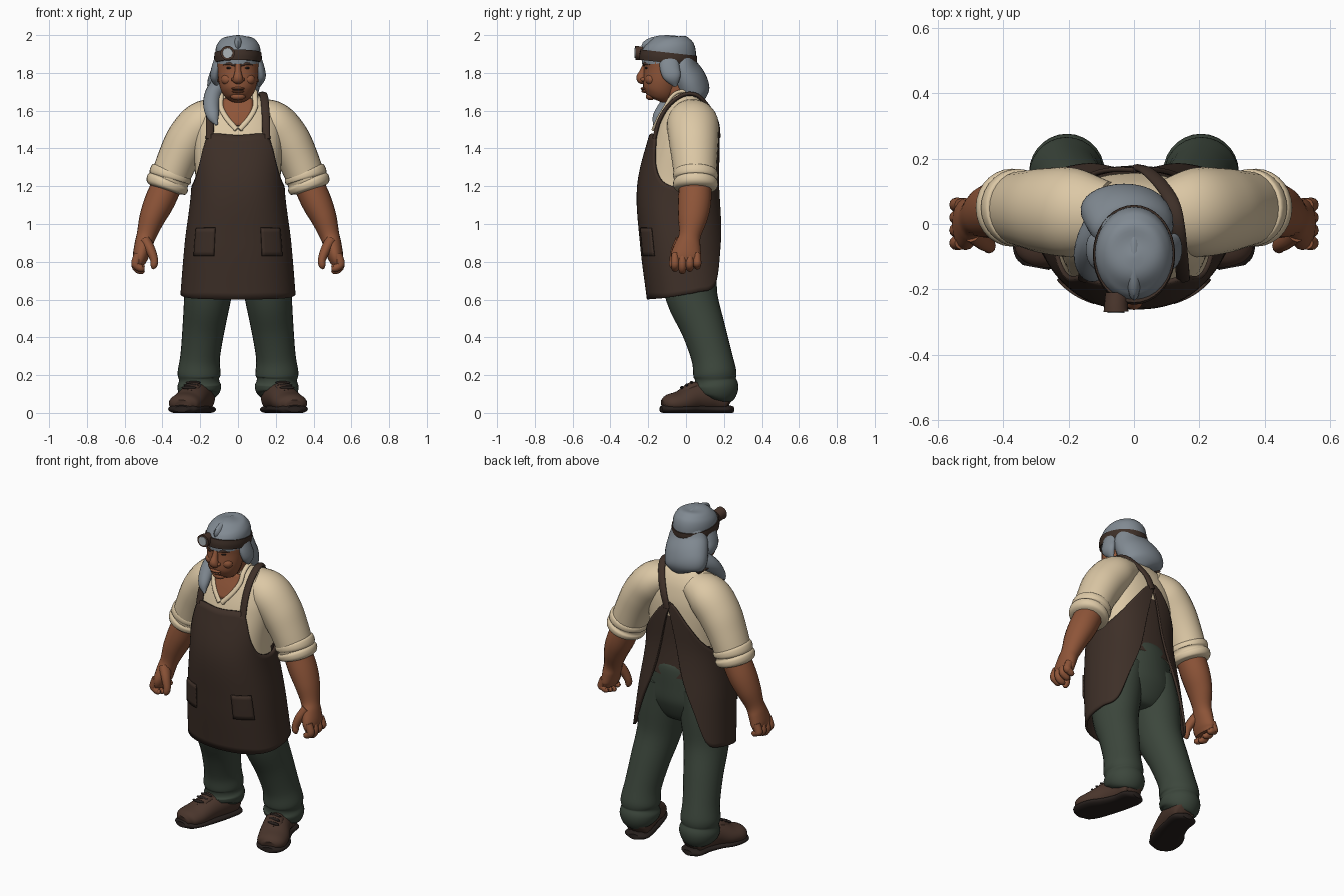
import bpy, bmesh, math
from mathutils import Vector

default_cube = bpy.data.objects.get("Cube")
if default_cube:
    bpy.data.objects.remove(default_cube, do_unlink=True)


def material(name, r, g, b):
    mat = bpy.data.materials.new(name)
    mat.use_nodes = True
    mat.diffuse_color = (r, g, b, 1)
    shader = next(n for n in mat.node_tree.nodes if n.type == "BSDF_PRINCIPLED")
    shader.inputs["Base Color"].default_value = (r, g, b, 1)
    shader.inputs["Roughness"].default_value = 0.8
    return mat


SKIN = material("brown skin", .27, .09, .04)
SHIRT = material("cream cloth", .72, .58, .38)
LEATHER = material("dark leather", .048, .029, .021)
TROUSER = material("green cloth", .045, .062, .045)
HAIR = material("grey hair", .22, .255, .29)
BOOT = material("boot leather", .068, .036, .025)
SOLE = material("black rubber", .02, .014, .012)
LENS = material("lamp glass", .42, .46, .48)


def spline(keys, t):
    """Smooth interpolation of key tuples whose first entry is the parameter."""
    t = min(max(t, keys[0][0]), keys[-1][0])
    i = next(k for k in range(len(keys) - 1) if t <= keys[k + 1][0])
    p, q = keys[i], keys[i + 1]
    before, after = keys[max(i - 1, 0)], keys[min(i + 2, len(keys) - 1)]
    span = q[0] - p[0]
    f = (t - p[0]) / span
    result = []
    for j in range(1, len(p)):
        m0 = (q[j] - before[j]) / (q[0] - before[0]) * span
        m1 = (after[j] - p[j]) / (after[0] - p[0]) * span
        d = q[j] - p[j]
        result.append(p[j] + f * (m0 + f * (3 * d - 2 * m0 - m1 + f * (m0 + m1 - 2 * d))))
    return result


def finish(name, verts, faces, mats, mirror=False, thickness=0):
    mesh = bpy.data.meshes.new(name)
    mesh.from_pydata(verts, [], faces)
    bm = bmesh.new()
    bm.from_mesh(mesh)
    bmesh.ops.recalc_face_normals(bm, faces=bm.faces)
    bm.to_mesh(mesh)
    bm.free()
    for mat in mats:
        mesh.materials.append(mat)
    obj = bpy.data.objects.new(name, mesh)
    bpy.context.collection.objects.link(obj)
    if thickness:
        mod = obj.modifiers.new("Thickness", "SOLIDIFY")
        mod.thickness, mod.offset = thickness, 0
    if mirror:
        obj.modifiers.new("Mirror", "MIRROR")
    bpy.ops.object.select_all(action="DESELECT")
    obj.select_set(True)
    bpy.context.view_layer.objects.active = obj
    bpy.ops.object.shade_smooth_by_angle(angle=math.radians(50))
    return obj


def skin_rings(rings, closed=True):
    """Join rings of points by quads; closed rings also get end caps."""
    n = len(rings[0])
    verts = [v for ring in rings for v in ring]
    faces = [(r * n + k, r * n + (k + 1) % n, (r + 1) * n + (k + 1) % n, (r + 1) * n + k)
             for r in range(len(rings) - 1) for k in range(n if closed else n - 1)]
    if closed:
        faces += [tuple(range(n)), tuple(range(len(verts) - n, len(verts)))]
    return verts, faces


def tube(name, keys, mat, mirror=False, across=(0, 1, 0), sides=20, steps=5, floor=0):
    """Sweep an ellipse along keys (x, y, z, radius along 'across', other radius)."""
    keys = [(i, *k) for i, k in enumerate(keys)]
    count = (len(keys) - 1) * steps
    samples = [spline(keys, i / steps) for i in range(count + 1)]
    rings = []
    for i, s in enumerate(samples):
        tangent = Vector(samples[min(i + 1, count)][:3]) - Vector(samples[max(i - 1, 0)][:3])
        tangent.normalize()
        u = Vector(across)
        u = (u - tangent * u.dot(tangent)).normalized()
        v = tangent.cross(u)
        ring = []
        for k in range(sides):
            a = math.tau * k / sides
            p = Vector(s[:3]) + u * s[3] * math.cos(a) + v * s[4] * math.sin(a)
            p.z = max(p.z, floor)
            ring.append(p)
        rings.append(ring)
    return finish(name, *skin_rings(rings), [mat], mirror)


def blob(name, loc, size, mat, mirror=False):
    bm = bmesh.new()
    bmesh.ops.create_uvsphere(bm, u_segments=16, v_segments=10, radius=1)
    verts = [Vector(loc) + v.co * Vector(size) for v in bm.verts]
    faces = [[v.index for v in f.verts] for f in bm.faces]
    bm.free()
    return finish(name, verts, faces, [mat], mirror)


# Body envelope: height, y centre, half width, half depth
BODY = [(.6, .02, .30, .22), (.9, -.015, .275, .222), (1.2, -.04, .24, .212),
        (1.47, -.01, .25, .178), (1.58, .0, .225, .145), (1.64, .0, .175, .115),
        (1.68, -.01, .125, .09), (1.71, -.015, .085, .075)]


def surface(z, degrees, offset=0):
    """Point on the envelope; zero degrees faces forward."""
    yc, rx, ry = spline(BODY, z)
    s, c = math.sin(math.radians(degrees)), math.cos(math.radians(degrees))
    x = math.copysign(abs(s) ** .85, s) * (rx + offset)
    y = math.copysign(abs(c) ** .85, c) * (ry + offset)
    return Vector((x, yc - y, z))


# Shirt body, with the leather wrap showing between the back panels
rings = [[surface(1.04 + .67 * i / 40, k * 5, -.014) for k in range(72)] for i in range(41)]
torso = finish("shirt_body", *skin_rings(rings), [SHIRT, LEATHER])
for face in torso.data.polygons:
    c = face.center
    if c.y > 0 and c.z < 1.43 - abs(c.x) * .95:
        face.material_index = 1

# Apron wrapped round the body: upper and lower edge by angle
UPPER = [(0, 1.47), (34, 1.47), (42, 1.41), (52, 1.32), (66, 1.24), (84, 1.2), (102, 1.2),
         (130, 1.27), (155, 1.38), (172, 1.47), (180, 1.5)]
LOWER = [(0, .6), (60, .61), (100, .64), (126, .68), (145, .87), (161, 1.06), (172, 1.28), (180, 1.46)]
columns = []
for k in range(-90, 91):
    deg = k * 2
    top, low = spline(UPPER, abs(deg))[0], spline(LOWER, abs(deg))[0]
    columns.append([surface(low + (top - low) * i / 24, deg) for i in range(25)])
finish("apron", *skin_rings(columns, closed=False), [LEATHER], thickness=.014)

# Apron pockets
for side, label in ((-1, "right"), (1, "left")):
    patch = [[surface(.83 + .15 * i / 6, side * (22 + 4 * k), .011) for i in range(7)] for k in range(8)]
    finish(label + "_pocket", *skin_rings(patch, closed=False), [LEATHER], thickness=.008)

# Apron straps
front_strap = [(.15, -.168, 1.45), (.148, -.14, 1.55), (.143, -.085, 1.635), (.135, -.01, 1.685)]
back_strap = [(.12, .06, 1.68), (.085, .118, 1.62), (.04, .162, 1.54), (.01, .172, 1.46)]
tube("left_strap", [(*p, .021, .011) for p in front_strap + back_strap], LEATHER, across=(1, 0, 0))
tube("right_strap", [(-x, y, z, .021, .011) for x, y, z in front_strap + back_strap[:1]],
     LEATHER, across=(1, 0, 0))

# Open neckline, collar edges and button
patch = []
for i in range(9):
    z = 1.52 + .018 * i
    patch.append([surface(z, k * (2 + 3.4 * i) / 4, -.008) for k in range(-4, 5)])
finish("open_neck", *skin_rings(patch, closed=False), [SKIN], thickness=.006)
collar = [surface(z, d, -.006) for z, d in ((1.5, 1), (1.56, 12), (1.62, 25), (1.67, 40), (1.70, 75), (1.70, 120))]
tube("collar", [(*p, .014, .01) for p in collar], SHIRT, True, across=(1, 0, 0))
blob("button", surface(1.5, 3, -.01), (.008, .006, .008), SHIRT)

# Sleeves with rolled cuffs
tube("sleeve", [(.08, .03, 1.59, .10, .08), (.18, .035, 1.54, .135, .115), (.26, .04, 1.45, .132, .118),
                (.32, .045, 1.34, .12, .108), (.372, .05, 1.21, .108, .1)], SHIRT, True, sides=28)
tube("rolled_cuff", [(.345, .05, 1.285, .085, .085), (.349, .05, 1.275, .114, .11), (.36, .05, 1.25, .118, .114),
                     (.365, .05, 1.235, .109, .106), (.372, .05, 1.218, .119, .115),
                     (.382, .05, 1.192, .112, .108), (.386, .05, 1.18, .08, .08)], SHIRT, True, sides=28)

# Forearms and hands
tube("forearm", [(.36, .05, 1.24, .085, .08), (.415, .045, 1.12, .088, .08), (.455, .035, 1.03, .078, .068),
                 (.485, .02, .94, .058, .052), (.5, .01, .89, .068, .048), (.515, .0, .83, .08, .042),
                 (.522, .0, .79, .07, .03)], SKIN, True)
for i, label in enumerate(("index", "middle", "ring", "little")):
    y = -.058 + .039 * i
    tip = .012 * abs(i - 1)
    tube(label + "_finger", [(.525, y, .84, .02, .025), (.542, y, .795, .022, .023),
                             (.535, y, .765 + tip, .021, .021), (.51, y, .752 + tip, .018, .018),
                             (.495, y, .755 + tip, .006, .006)], SKIN, True, sides=12)
tube("thumb", [(.49, -.02, .91, .04, .03), (.462, -.05, .86, .03, .026), (.444, -.065, .81, .023, .021),
               (.446, -.07, .78, .019, .018), (.452, -.07, .762, .006, .006)], SKIN, True, sides=12)

# Trousers
tube("trouser_seat", [(0, -.03, 1.11, .17, .2), (0, -.025, 1.07, .2, .222), (0, -.01, .95, .19, .235),
                      (0, .0, .85, .175, .24), (0, .01, .77, .13, .19), (0, .01, .74, .07, .1)],
     TROUSER, sides=36)
tube("trouser_leg", [(.115, .0, .96, .165, .12), (.14, .01, .8, .155, .138), (.16, .03, .62, .137, .125),
                     (.182, .09, .45, .116, .112), (.2, .135, .3, .108, .105), (.206, .152, .21, .114, .114),
                     (.206, .155, .175, .108, .106), (.205, .158, .14, .118, .116),
                     (.202, .155, .1, .108, .106), (.2, .15, .08, .08, .08)], TROUSER, True, sides=28)

# Shoes: rounded uppers on flat soles, toes turned out
tube("shoe", [(.188, .235, .06, .03, .03), (.19, .215, .07, .07, .066), (.202, .14, .085, .08, .076),
              (.232, .05, .08, .076, .08), (.268, -.03, .055, .062, .089), (.29, -.09, .048, .05, .08),
              (.298, -.12, .04, .03, .045)], BOOT, True, across=(0, 0, 1), sides=28, floor=.02)
tube("shoe_sole", [(.186, .25, .018, .016, .035), (.19, .215, .018, .024, .075), (.204, .13, .018, .026, .076),
                   (.234, .04, .02, .026, .085), (.268, -.03, .02, .026, .096), (.293, -.1, .02, .026, .08),
                   (.3, -.133, .02, .016, .04)], SOLE, True, across=(0, 0, 1), sides=28)
tube("shoe_tongue", [(.222, .08, .13, .03, .04), (.24, .03, .135, .028, .045), (.262, -.025, .105, .02, .045)],
     BOOT, True, across=(0, 0, 1))
for i in range(3):
    blob("shoe_lace", (.238 + .011 * i, .03 - .026 * i, .16 - .013 * i), (.04, .009, .009), SOLE, True)

# Head and neck
tube("neck", [(0, -.01, 1.62, .08, .085), (0, -.05, 1.7, .075, .08), (0, -.08, 1.8, .075, .08)], SKIN)
tube("head", [(0, -.155, 1.655, .03, .03), (0, -.15, 1.668, .065, .06), (0, -.14, 1.70, .088, .086),
              (0, -.13, 1.75, .098, .102), (0, -.12, 1.81, .104, .108), (0, -.11, 1.87, .118, .11),
              (0, -.1, 1.93, .1, .09)], SKIN, sides=28)
tube("nose", [(0, -.212, 1.85, .014, .014), (0, -.226, 1.81, .018, .017), (0, -.236, 1.775, .027, .026),
              (0, -.23, 1.757, .02, .028), (0, -.22, 1.75, .006, .01)], SKIN, sides=14)
blob("nostril_wing", (.022, -.226, 1.765), (.014, .016, .011), SKIN, True)
blob("upper_lip", (0, -.222, 1.717), (.036, .018, .008), SKIN)
blob("lower_lip", (0, -.218, 1.702), (.032, .018, .008), SKIN)
blob("mouth_line", (0, -.23, 1.7095), (.03, .008, .0025), SOLE)
blob("chin", (0, -.188, 1.675), (.04, .025, .02), SKIN)
blob("cheek", (.055, -.185, 1.765), (.035, .03, .03), SKIN, True)
blob("eye", (.044, -.205, 1.826), (.017, .012, .007), SOLE, True)
tube("eyebrow", [(.016, -.223, 1.84, .006, .005), (.045, -.218, 1.85, .008, .007),
                 (.078, -.19, 1.844, .004, .004)], BOOT, True, across=(0, 0, 1), sides=10)
blob("ear", (.108, -.085, 1.785), (.015, .025, .035), SKIN, True)

# Hair: crown, nape, side locks and the tail over the right shoulder
tube("hair_crown", [(0, -.09, 1.85, .143, .116), (0, -.092, 1.92, .142, .119), (0, -.096, 1.96, .122, .105),
                    (0, -.1, 1.987, .08, .072), (0, -.1, 2.0, .006, .006)], HAIR, sides=32)
blob("hair_parting", (.0, -.1, 1.945), (.03, .135, .055), HAIR)
tube("hair_nape", [(0, -.03, 1.9, .07, .1), (-.005, -.015, 1.83, .078, .125), (-.018, .02, 1.76, .088, .138),
                   (-.035, .05, 1.70, .08, .132), (-.042, .065, 1.665, .05, .09), (-.045, .068, 1.655, .01, .02)],
     HAIR, sides=28)
tube("side_lock", [(.098, -.09, 1.88, .05, .025), (.116, -.085, 1.82, .052, .026), (.122, -.07, 1.775, .044, .024),
                   (.112, -.055, 1.73, .01, .008)], HAIR, True)
tube("hair_tail", [(-.09, .01, 1.74, .06, .05), (-.13, -.05, 1.69, .048, .045), (-.142, -.105, 1.63, .036, .042),
                   (-.132, -.15, 1.57, .026, .032), (-.112, -.17, 1.525, .005, .006)], HAIR)

# Headband and lamp
tube("headband", [(0, -.097, 1.853, .15, .122), (0, -.094, 1.88, .153, .126), (0, -.091, 1.907, .15, .124)],
     LEATHER, sides=36)
lamp = (1, 0, 0)
tube("lamp_housing", [(-.052, -.215, 1.9, .036, .036), (-.055, -.25, 1.905, .036, .036),
                      (-.055, -.268, 1.905, .038, .038)], BOOT, across=lamp)
tube("lamp_lens", [(-.055, -.26, 1.905, .028, .028), (-.055, -.272, 1.905, .026, .026)], LENS, across=lamp)
